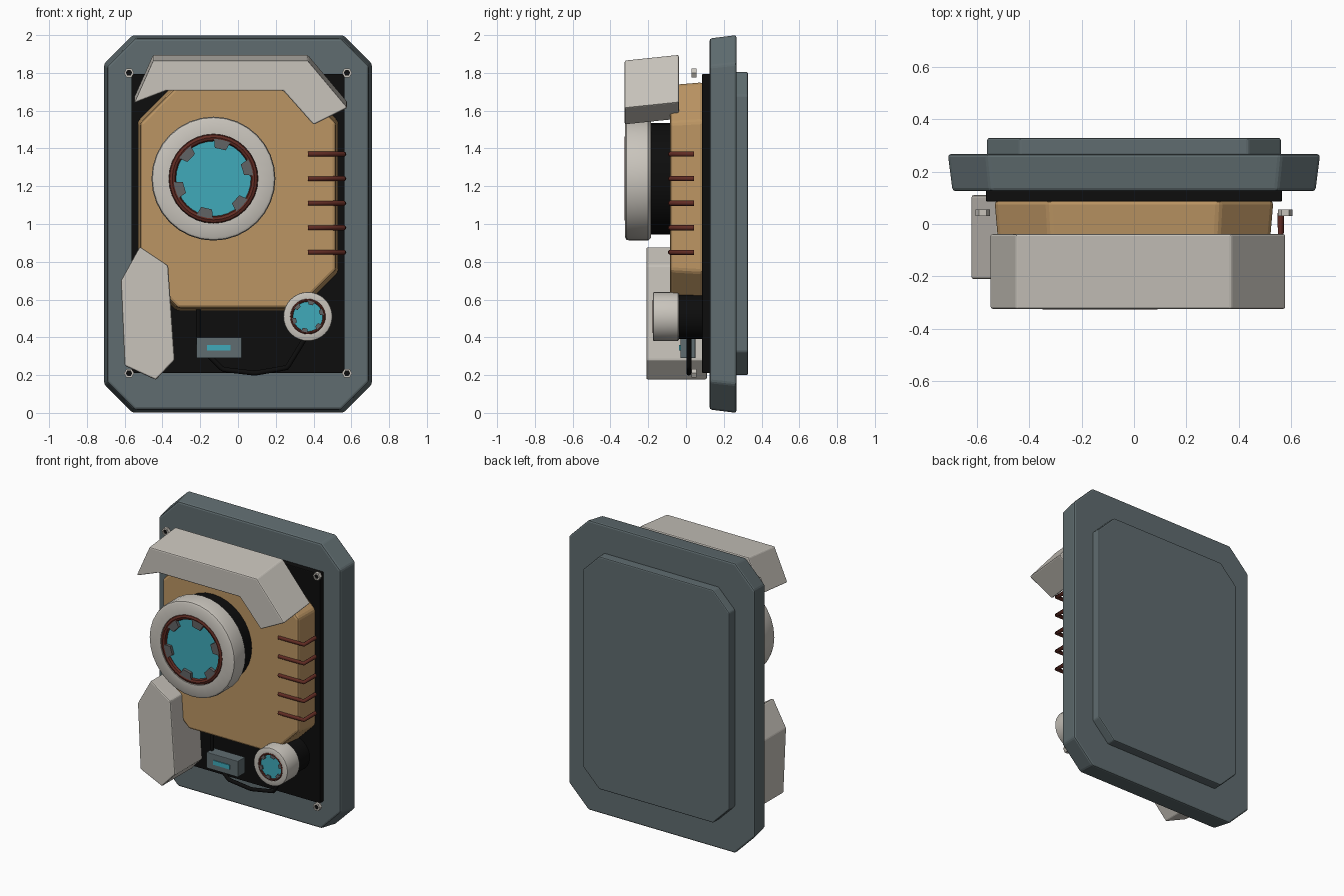
import bpy, bmesh, math
from mathutils import Matrix, Vector

cube = bpy.data.objects.get("Cube")
if cube:
    bpy.data.objects.remove(cube, do_unlink=True)


def material(name, rgb):
    m = bpy.data.materials.new(name)
    m.use_nodes = True
    m.diffuse_color = (*rgb, 1)
    m.node_tree.nodes["Principled BSDF"].inputs["Base Color"].default_value = (*rgb, 1)
    return m


SLATE = material("slate grey", (0.115, 0.15, 0.16))
BLACK = material("black", (0.004, 0.004, 0.004))
TAN = material("tan", (0.50, 0.30, 0.125))
BONE = material("bone white", (0.58, 0.55, 0.50))
TEAL = material("teal", (0.05, 0.40, 0.49))
RUST = material("rust brown", (0.12, 0.025, 0.017))
TOOTH = material("tooth grey", (0.12, 0.125, 0.13))


def finish(name, bm, mat, bevel=0.0, smooth=False):
    bmesh.ops.recalc_face_normals(bm, faces=bm.faces)
    me = bpy.data.meshes.new(name)
    bm.to_mesh(me)
    bm.free()
    ob = bpy.data.objects.new(name, me)
    bpy.context.collection.objects.link(ob)
    me.materials.append(mat)
    if bevel:
        mod = ob.modifiers.new("Bevel", "BEVEL")
        mod.width = bevel
        mod.segments = 2
        mod.limit_method = "ANGLE"
        mod.angle_limit = math.radians(25)
    if smooth:
        bpy.ops.object.select_all(action="DESELECT")
        ob.select_set(True)
        bpy.context.view_layer.objects.active = ob
        bpy.ops.object.shade_smooth_by_angle(angle=math.radians(35))
    return ob


def prism(name, outline, y0, y1, mat, inset=0.0, rise=0.0, bevel=0.0):
    """Extrude an (x, z) outline from front y0 to back y1; the front may shrink, the back may rise."""
    bm = bmesh.new()
    cx = (min(p[0] for p in outline) + max(p[0] for p in outline)) / 2
    cz = (min(p[1] for p in outline) + max(p[1] for p in outline)) / 2
    sx = 1 - inset / max(abs(p[0] - cx) for p in outline)
    sz = 1 - inset / max(abs(p[1] - cz) for p in outline)
    front = [bm.verts.new((cx + (x - cx) * sx, y0, cz + (z - cz) * sz)) for x, z in outline]
    back = [bm.verts.new((x, y1, z + rise)) for x, z in outline]
    bm.faces.new(front)
    bm.faces.new(back[::-1])
    for i in range(len(front)):
        j = (i + 1) % len(front)
        bm.faces.new((front[i], back[i], back[j], front[j]))
    return finish(name, bm, mat, bevel)


def octagon(w, z0, z1, c):
    right = [(w - c, z0), (w, z0 + c), (w, z1 - c), (w - c, z1)]
    return right + [(-x, z) for x, z in reversed(right)]


def rect(x0, x1, z0, z1):
    return [(x0, z0), (x1, z0), (x1, z1), (x0, z1)]


def lathe(name, profile, x, z, mat, sides=32, closed=False):
    """Turn an (r, y) profile around a front-to-back axis at (x, z)."""
    bm = bmesh.new()
    pts = [bm.verts.new((r, y, 0)) for r, y in profile]
    edges = [bm.edges.new(p) for p in zip(pts, pts[1:])]
    if closed:
        edges.append(bm.edges.new((pts[-1], pts[0])))
    bmesh.ops.spin(bm, geom=pts + edges, cent=(0, 0, 0), axis=(0, 1, 0),
                   angle=math.tau, steps=sides)
    bmesh.ops.remove_doubles(bm, verts=bm.verts, dist=0.0005)
    bmesh.ops.translate(bm, verts=bm.verts, vec=(x, 0, z))
    return finish(name, bm, mat, smooth=sides > 8)


def tube(name, points, radius, mat, smooth=False):
    cu = bpy.data.curves.new(name, "CURVE")
    cu.dimensions = "3D"
    cu.bevel_depth = radius
    cu.bevel_resolution = 2
    cu.use_fill_caps = True
    if smooth:
        sp = cu.splines.new("NURBS")
        sp.use_endpoint_u = True
        sp.order_u = 3
    else:
        sp = cu.splines.new("POLY")
    sp.points.add(len(points) - 1)
    for p, co in zip(sp.points, points):
        p.co = (*co, 1)
    cu.materials.append(mat)
    ob = bpy.data.objects.new(name, cu)
    bpy.context.collection.objects.link(ob)


# Wall frame, back cover, inner panel and body
prism("wall_frame", octagon(0.71, 0, 2, 0.15), 0.125, 0.267, SLATE, inset=0.018, bevel=0.012)
prism("back_cover", octagon(0.56, 0.2, 1.805, 0.125), 0.26, 0.328, SLATE, bevel=0.008)
prism("inner_panel", rect(-0.565, 0.565, 0.21, 1.795), 0.085, 0.13, BLACK, bevel=0.006)
prism("body", octagon(0.532, 0.54, 1.75, 0.205), -0.085, 0.09, TAN, inset=0.015, bevel=0.016)

# Armour plates
prism("top_armour", [(-0.45, 1.865), (0.37, 1.865), (0.58, 1.615), (0.40, 1.525),
                     (0.24, 1.705), (-0.38, 1.705), (-0.55, 1.64)],
      -0.325, -0.038, BONE, rise=0.03, bevel=0.008)
prism("lower_armour", [(-0.52, 0.88), (-0.37, 0.78), (-0.335, 0.28), (-0.435, 0.175),
                       (-0.60, 0.25), (-0.62, 0.70)],
      -0.21, 0.11, BONE, bevel=0.008)


# Two dials: neck, rim, seal ring, lens and teeth
def dial(name, x, z, r, y_front, y_rim, y_base, neck):
    inner = r * 0.72
    e = r * 0.05
    lathe(name + "_neck", [(0, y_rim - 0.01), (neck, y_rim - 0.01), (neck, y_base), (0, y_base)],
          x, z, BLACK)
    lathe(name + "_rim", [(inner, y_front), (r - e, y_front), (r - e * 0.3, y_front + e * 0.4),
                          (r, y_front + e * 1.4), (r, y_rim - e), (r - e, y_rim),
                          (inner, y_rim)], x, z, BONE, closed=True)
    t = r * 0.06
    ring = [(r * 0.665 + t * math.cos(a), y_front + t * 0.8 + t * math.sin(a))
            for a in (math.tau * i / 8 for i in range(8))]
    lathe(name + "_seal", ring, x, z, RUST, closed=True)
    y_lens = y_front + t
    lathe(name + "_lens", [(0, y_lens), (inner, y_lens), (inner, y_rim), (0, y_rim)], x, z, TEAL)
    for i in range(6):
        a = math.radians(77 + 60 * i)
        shape = [(r * 0.64, -0.14 * r), (r * 0.64, 0.14 * r), (r * 0.49, 0.09 * r),
                 (r * 0.49, -0.09 * r)]
        pts = [(x + u * math.cos(a) - v * math.sin(a), z + u * math.sin(a) + v * math.cos(a))
               for u, v in shape]
        prism(f"{name}_tooth_{i + 1}", pts, y_front - 0.001, y_lens + 0.005, TOOTH)


dial("large_dial", -0.13, 1.24, 0.328, -0.322, -0.185, -0.08, 0.295)
dial("small_dial", 0.37, 0.51, 0.13, -0.175, -0.037, 0.09, 0.118)

# Clips wrapping the body's side
for i in range(5):
    z = 1.37 - 0.13 * i
    tube(f"side_clip_{i + 1}", [(0.37, -0.083, z), (0.56, -0.083, z), (0.56, 0.042, z)],
         0.0135, RUST)

# Indicator box with its light, and the cable
prism("indicator_box", rect(-0.22, 0.02, 0.29, 0.40), -0.03, 0.05, SLATE, bevel=0.004)
prism("indicator_light", rect(-0.165, -0.04, 0.33, 0.36), -0.036, -0.028, TEAL)
tube("cable", [(-0.21, 0.015, 0.56), (-0.21, 0.015, 0.36), (-0.08, 0.015, 0.23),
               (0.09, 0.015, 0.21), (0.26, 0.015, 0.24), (0.37, 0.015, 0.42)],
     0.013, BLACK, smooth=True)

# Corner screws
for x in (-0.577, 0.577):
    for z in (0.21, 1.8):
        tag = ("left" if x > 0 else "right") + ("_top" if z > 1 else "_bottom")
        lathe("screw_" + tag, [(0.017, 0.03), (0.027, 0.03), (0.027, 0.055), (0.017, 0.055)],
              x, z, BONE, sides=6, closed=True)
        lathe("socket_" + tag, [(0, 0.036), (0.018, 0.036), (0.018, 0.05), (0, 0.05)],
              x, z, BLACK, sides=6)
